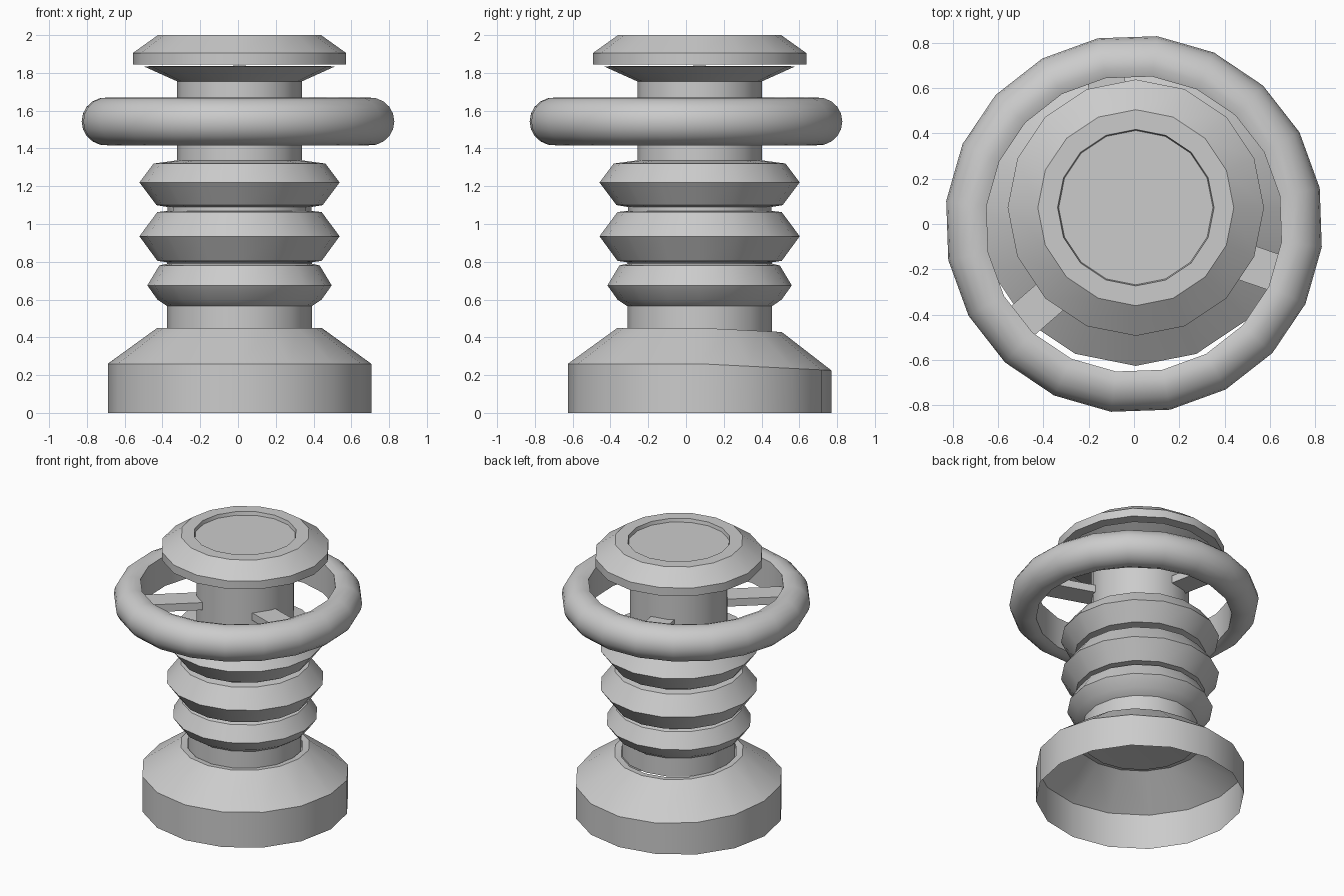
import bpy, bmesh, math

if "Cube" in bpy.data.objects:
    bpy.data.objects.remove(bpy.data.objects["Cube"])

CX, CY = 0.008, 0.072   # axis of the body, slightly off the ring centre


def lathe(name, profile, sides, cx=CX, cy=CY, offset=0.0, closed=False, angle=30):
    """Spin a (radius, z) profile; radius 0 becomes a single pole."""
    bm = bmesh.new()
    rows = []
    for r, z in profile:
        if r == 0:
            rows.append([bm.verts.new((cx, cy, z))] * sides)
        else:
            rows.append([bm.verts.new((cx + r * math.cos(offset + 2 * math.pi * i / sides),
                                       cy + r * math.sin(offset + 2 * math.pi * i / sides), z))
                         for i in range(sides)])
    pairs = list(zip(rows, rows[1:]))
    if closed:
        pairs.append((rows[-1], rows[0]))
    for a, b in pairs:
        for i in range(sides):
            j = (i + 1) % sides
            quad = list(dict.fromkeys((a[i], a[j], b[j], b[i])))
            bm.faces.new(quad)
    return finish(name, bm, angle)


def finish(name, bm, angle=30):
    bmesh.ops.recalc_face_normals(bm, faces=bm.faces)
    me = bpy.data.meshes.new(name)
    bm.to_mesh(me)
    bm.free()
    ob = bpy.data.objects.new(name, me)
    bpy.context.collection.objects.link(ob)
    bpy.context.view_layer.objects.active = ob
    ob.select_set(True)
    bpy.ops.object.shade_smooth_by_angle(angle=math.radians(angle))
    ob.select_set(False)
    return ob


# Flared base, open underneath, its top sagging slightly toward the back
base = lathe("base", [(0.6975, 0), (0.6975, 0.26), (0.435, 0.45), (0.39, 0.445)], 16)
for v in base.data.vertices:
    if v.co.z > 0.1 and v.co.y > CY:
        v.co.z -= 0.05 * (v.co.y - CY)

# Ribbed column and neck
lathe("ribbed_column", [
    (0, 0.45), (0.383, 0.43), (0.383, 0.565),
    (0.435, 0.60), (0.488, 0.675), (0.425, 0.78), (0.383, 0.79),
    (0.383, 0.797), (0.435, 0.805), (0.53, 0.935), (0.435, 1.063), (0.38, 1.07),
    (0.38, 1.09), (0.44, 1.10), (0.53, 1.22), (0.455, 1.32), (0.33, 1.337),
    (0.33, 1.755), (0.508, 1.835), (0, 1.838)], 16)

# Cap with a shallow dish
lathe("cap", [(0, 1.845), (0.565, 1.845), (0.565, 1.905), (0.432, 2.0),
              (0.345, 2.0), (0.34, 1.975), (0, 1.975)], 16)

# Ring: rounded outside, flat inner wall
section = [(0.655, 1.655)]
for k in range(11):
    a = math.radians(95 - 19 * k)
    section.append((0.705 + 0.129 * math.cos(a), 1.543 + 0.127 * math.sin(a)))
section.append((0.655, 1.431))
lathe("ring", section, 20, 0, 0, math.radians(11), closed=True, angle=35)

# Three flat spokes from neck to ring
for n, deg in enumerate((-19, 101, 221)):
    a = math.radians(deg)
    d, s = (math.cos(a), math.sin(a)), (-math.sin(a), math.cos(a))
    bm = bmesh.new()
    bmesh.ops.create_cube(bm, size=1)
    for v in bm.verts:
        r = 0.66 if v.co.x > 0 else 0.24
        w = v.co.y * 0.165
        v.co = (d[0] * r + s[0] * w, d[1] * r + s[1] * w, 1.535 + v.co.z * 0.055)
    finish(f"spoke_{n + 1}", bm)
